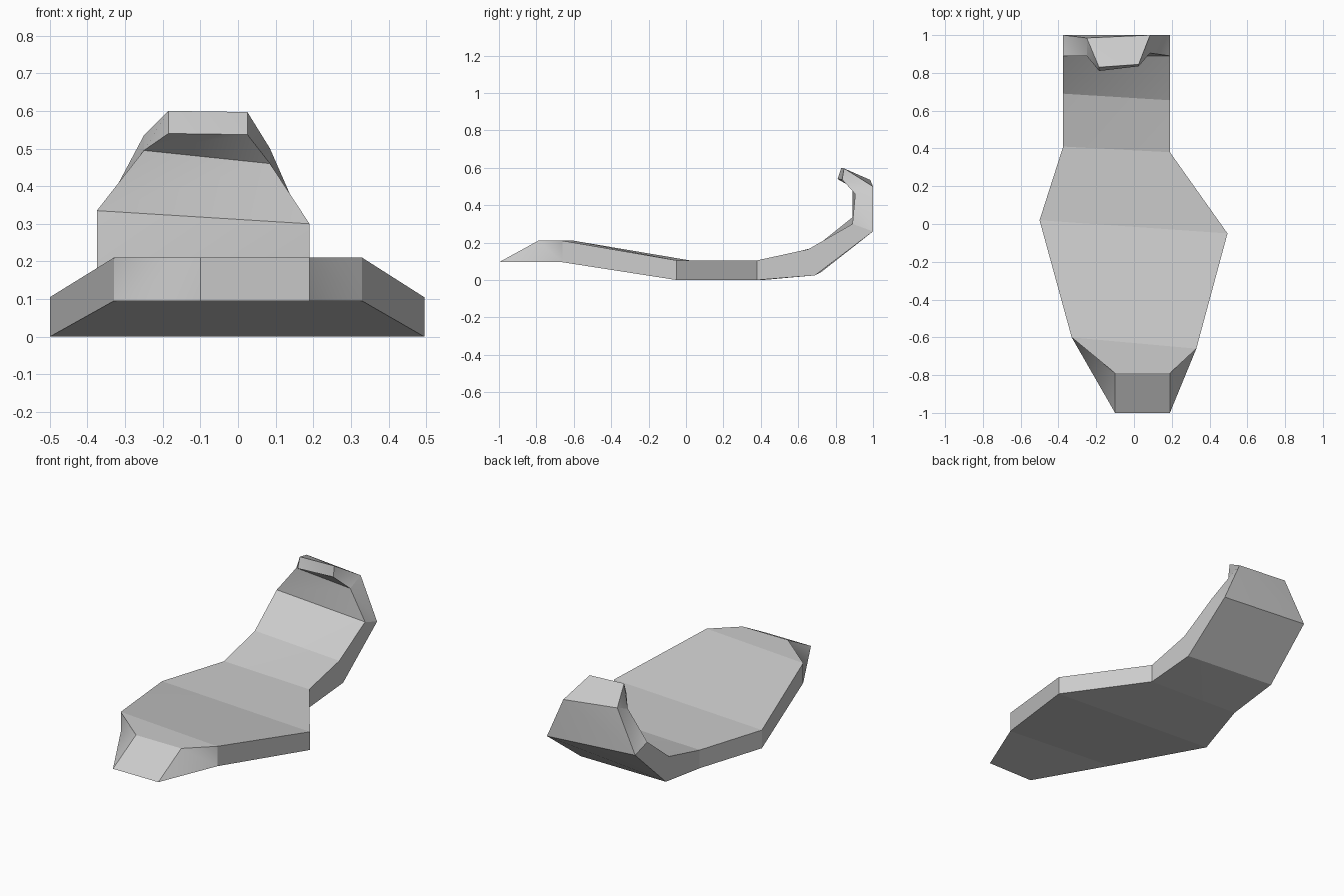
import bpy
import bmesh

# Remove the default object
default_cube = bpy.data.objects.get("Cube")
if default_cube is not None:
    bpy.data.objects.remove(default_cube, do_unlink=True)


def make_material(name, colour):
    """Create one plain flat material."""
    material = bpy.data.materials.new(name)
    material.use_nodes = True
    material.diffuse_color = colour
    shader = material.node_tree.nodes["Principled BSDF"]
    shader.inputs["Base Color"].default_value = colour
    shader.inputs["Roughness"].default_value = 0.8
    return material


def add_rail_vertices(mesh, rail):
    """Return the upper and lower vertices along one side rail."""
    upper, lower = [], []
    for x, upper_y, upper_z, lower_y, lower_z in rail:
        upper.append(mesh.verts.new((x, upper_y, upper_z)))
        lower.append(mesh.verts.new((x, lower_y, lower_z)))
    return upper, lower


def build_slab(name, left_rail, right_rail, material):
    """Join two side rails into one closed, bent, faceted slab."""
    mesh = bmesh.new()
    left_upper, left_lower = add_rail_vertices(mesh, left_rail)
    right_upper, right_lower = add_rail_vertices(mesh, right_rail)
    rings = list(zip(left_upper, right_upper, right_lower, left_lower))

    # Walls between neighbouring rings, then the two end caps
    for ring, following in zip(rings, rings[1:]):
        for i in range(len(ring)):
            j = (i + 1) % len(ring)
            mesh.faces.new((ring[i], ring[j], following[j], following[i]))
    mesh.faces.new(rings[0])
    mesh.faces.new(rings[-1])
    bmesh.ops.recalc_face_normals(mesh, faces=mesh.faces)

    # Keep panel borders sharp while each twisted panel shades softly
    for edge in mesh.edges:
        edge.smooth = False
    bmesh.ops.triangulate(mesh, faces=list(mesh.faces))
    for face in mesh.faces:
        face.smooth = True

    data = bpy.data.meshes.new(name)
    mesh.to_mesh(data)
    mesh.free()
    data.materials.append(material)
    slab = bpy.data.objects.new(name, data)
    bpy.context.scene.collection.objects.link(slab)
    return slab


# Side rails from nose to hooked tip: x, upper y, upper z, lower y, lower z
negative_x_rail = [
    (-.1, -.79, .21, -1, .095),
    (-.33, -.6, .21, -.6, .095),
    (-.5, .02, .105, .02, 0),
    (-.375, .41, .105, .41, 0),
    (-.375, .69, .175, .72, .04),
    (-.375, .89, .335, 1, .3),
    (-.25, .89, .495, .985, .535),
    (-.185, .81, .54, .83, .6),
]
positive_x_rail = [
    (.19, -.79, .21, -1, .095),
    (.33, -.66, .21, -.66, .095),
    (.495, -.05, .105, -.05, 0),
    (.19, .38, .105, .38, 0),
    (.19, .655, .165, .69, .025),
    (.19, .89, .3, 1, .26),
    (.085, .905, .46, 1, .5),
    (.025, .835, .537, .845, .597),
]

# Whole body: pointed nose, wide middle, upturned hook
light_grey = make_material("light grey", (.6, .6, .6, 1))
build_slab("curved_body", negative_x_rail, positive_x_rail, light_grey)
